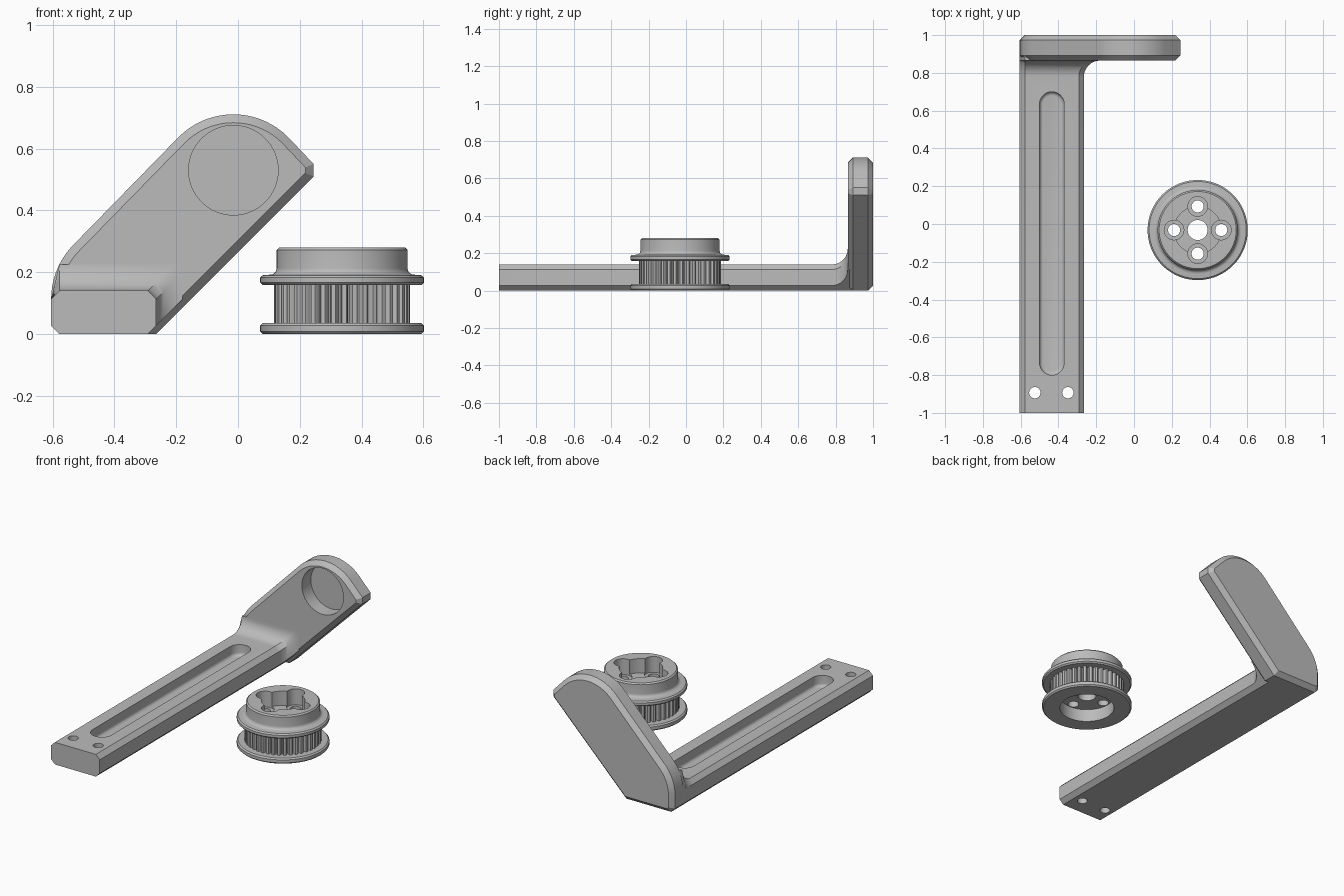
import bpy, bmesh, math
from math import sin, cos, pi, radians

if "Cube" in bpy.data.objects:
    bpy.data.objects.remove(bpy.data.objects["Cube"])

grey = bpy.data.materials.new("plain grey")
grey.diffuse_color = (0.5, 0.5, 0.5, 1)
grey.use_nodes = True
grey.node_tree.nodes["Principled BSDF"].inputs["Base Color"].default_value = grey.diffuse_color


def make(name, bm):
    bmesh.ops.recalc_face_normals(bm, faces=bm.faces[:])
    me = bpy.data.meshes.new(name)
    bm.to_mesh(me)
    bm.free()
    me.materials.append(grey)
    ob = bpy.data.objects.new(name, me)
    bpy.context.collection.objects.link(ob)
    return ob


def loft(name, rings):
    """Closed solid through rings of equal point count, capped at both ends."""
    bm = bmesh.new()
    vs = [[bm.verts.new(p) for p in r] for r in rings]
    n = len(vs[0])
    for a, b in zip(vs, vs[1:]):
        for i in range(n):
            bm.faces.new((a[i], a[(i + 1) % n], b[(i + 1) % n], b[i]))
    bm.faces.new(vs[0])
    bm.faces.new(vs[-1])
    return make(name, bm)


def lathe(name, profile, x, y, seg=96):
    """Solid of revolution from (radius, z) pairs, bottom to top."""
    return loft(name, [[(x + r * cos(2 * pi * i / seg), y + r * sin(2 * pi * i / seg), z)
                        for i in range(seg)] for r, z in profile])


def cyl(x, y, r, z0, z1, seg=32):
    return lathe("cutter", [(r, z0), (r, z1)], x, y, seg)


def cut(ob, cutters):
    for c in cutters:
        m = ob.modifiers.new("cut", 'BOOLEAN')
        m.operation, m.solver, m.object = 'DIFFERENCE', 'EXACT', c
        bpy.context.view_layer.objects.active = ob
        bpy.ops.object.modifier_apply(modifier=m.name)
        bpy.data.objects.remove(c)


def smooth(ob, angle=28):
    bpy.ops.object.select_all(action='DESELECT')
    ob.select_set(True)
    bpy.context.view_layer.objects.active = ob
    bpy.ops.object.shade_smooth_by_angle(angle=radians(angle))


# --- Arm: chamfered bar that flares in a fillet where it meets the plate
C = 0.027
L, R, TOP = -0.605, -0.265, 0.14


def arm_ring(y, d):
    r, t = R + d, TOP + d
    return [(x, y, z) for x, z in (
        (L + C, 0), (R - C, 0), (r, C + d), (r, t - C),
        (r - C, t), (L + C, t), (L, TOP - C), (L, C))]


FR = 0.085
rings = [arm_ring(-1, 0)]
for i in range(13):
    a = pi / 2 * i / 12
    rings.append(arm_ring(0.865 - FR + FR * sin(a), FR * (1 - cos(a))))
rings.append(arm_ring(0.9, FR))
arm = loft("arm", rings)


# --- Slot with rounded ends and floor fillet, plus two screw holes
def slot_ring(z, w, y0=-0.735, y1=0.635, x=-0.435, n=16):
    up = [(x + w * cos(pi * i / n), y1 + w * sin(pi * i / n), z) for i in range(n + 1)]
    dn = [(x - w * cos(pi * i / n), y0 - w * sin(pi * i / n), z) for i in range(n + 1)]
    return up + dn


FL = 0.02
slot_rings = [slot_ring(0.07 + FL * (1 - sin(a)), 0.065 - FL * (1 - cos(a)))
              for a in [pi / 2 * (1 - i / 5) for i in range(6)]]
slot = loft("cutter", slot_rings + [slot_ring(0.2, 0.065)])
cut(arm, [slot, cyl(-0.525, -0.893, 0.03, -0.1, 0.3), cyl(-0.35, -0.893, 0.03, -0.1, 0.3)])
smooth(arm)


# --- Upright plate: slanted outline with a rounded top, chamfered both sides
def arc(cx, cz, r, a0, a1, n):
    return [(cx + r * cos(radians(a0 + (a1 - a0) * i / n)),
             cz + r * sin(radians(a0 + (a1 - a0) * i / n))) for i in range(n + 1)]


outline = [(L + C, 0), (R, 0), (0.245, 0.51), (0.245, 0.55)]
outline += arc(-0.015, 0.461, 0.25, 45, 135, 18)
outline += arc(L + 0.25, 0.113, 0.25, 135, 180, 9)
outline += [(L, C)]
plate = loft("upright_plate", [[(x, y, z) for x, z in outline] for y in (0.865, 1.0)])
bm = bmesh.new()
bm.from_mesh(plate.data)
rim = [e for e in bm.edges if abs(e.verts[0].co.y - e.verts[1].co.y) < 1e-4]
bmesh.ops.bevel(bm, geom=rim, offset=C, segments=1, affect='EDGES', clamp_overlap=False)
bm.to_mesh(plate.data)
bm.free()
# round blind recess in the plate front
recess = loft("cutter", [[(-0.015 + 0.145 * cos(2 * pi * i / 64), y,
                           0.53 + 0.145 * sin(2 * pi * i / 64)) for i in range(64)]
                         for y in (0.7, 0.955)])
cut(plate, [recess])
smooth(plate)

# --- Pulley body: two flanges, core and hub
PX, PY, B = 0.337, -0.032, 0.008
hub = [(0.233 - 0.021 * sin(a), 0.213 - 0.021 * cos(a)) for a in [pi / 2 * i / 6 for i in range(7)]]
body = lathe("pulley_body", [
    (0.265 - B, 0), (0.265, B), (0.265, 0.035 - B), (0.265 - B, 0.035),
    (0.195, 0.035), (0.195, 0.158),
    (0.265 - B, 0.158), (0.265, 0.158 + B), (0.265, 0.19 - B), (0.265 - B, 0.19)]
    + hub + [(0.212, 0.272), (0.204, 0.28)], PX, PY)
cutters = [cyl(PX, PY, 0.16, -0.1, 0.08, 64),   # underside recess
           cyl(PX, PY, 0.125, 0.19, 0.4, 64),   # clover pocket centre
           cyl(PX, PY, 0.053, -0.2, 0.5)]       # bore
for k in range(4):
    hx, hy = PX + 0.125 * cos(k * pi / 2), PY + 0.125 * sin(k * pi / 2)
    cutters += [cyl(hx, hy, 0.052, 0.18, 0.41), cyl(hx, hy, 0.032, -0.21, 0.51)]
cut(body, cutters)
smooth(body)

# --- Toothed belt ring between the flanges
TEETH = 40
shape = [(0.0, 0.22), (0.2, 0.22), (0.4, 0.22), (0.5, 0.215), (0.55, 0.205),
         (0.63, 0.199), (0.77, 0.199), (0.85, 0.205), (0.9, 0.215)]
prof = [((k + f) * 2 * pi / TEETH, r) for k in range(TEETH) for f, r in shape]
bm = bmesh.new()
n = len(prof)
lo, hi = ([bm.verts.new((PX + r * cos(a), PY + r * sin(a), z)) for a, r in prof]
          for z in (0.034, 0.159))
for i in range(n):
    j = (i + 1) % n
    bm.faces.new((lo[i], lo[j], hi[j], hi[i]))
smooth(make("belt_teeth", bm), 40)
